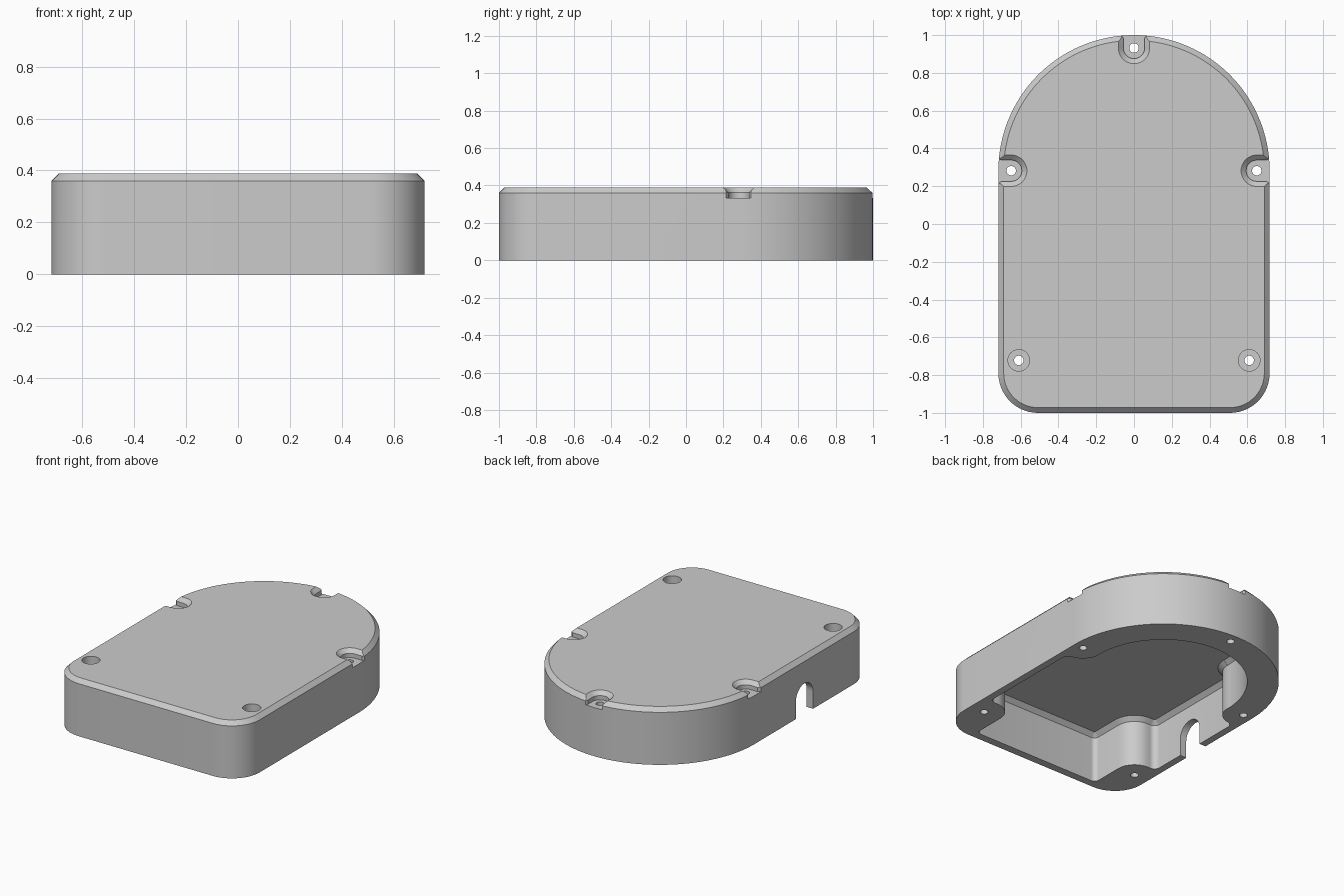
import bpy, bmesh
from math import radians, cos, sin, pi
from mathutils import Matrix

if "Cube" in bpy.data.objects:
    bpy.data.objects.remove(bpy.data.objects["Cube"], do_unlink=True)

grey = bpy.data.materials.new("plain grey")
grey.use_nodes = True
grey.diffuse_color = (0.6, 0.6, 0.6, 1)
grey.node_tree.nodes["Principled BSDF"].inputs["Base Color"].default_value = (0.6, 0.6, 0.6, 1)

HEIGHT, ARC_Y, HALF_WIDTH = 0.388, 0.282, 0.718
SIDE, CORNER = (0.65, ARC_Y), (0.61, -0.722)


def outline(arcs, inset=0.0):
    """Symmetric outline from arcs of its +x half, front to back; clockwise arcs are bosses."""
    half = []
    for cx, cy, r, a0, a1 in arcs:
        rad = r - inset if a1 > a0 else r + inset
        n = max(8, int(abs(a1 - a0) * r * 0.7))
        for i in range(n + 1):
            a = radians(a0 + (a1 - a0) * i / n)
            half.append((cx + rad * cos(a), cy + rad * sin(a)))
    return half + [(-x, y) for x, y in reversed(half[:-1])]


def circle(x, y, r, n=32):
    return [(x + r * cos(2 * pi * i / n), y + r * sin(2 * pi * i / n)) for i in range(n)]


def slot(r, flare=0.0, n=24):
    """U shape around the origin, open towards +x, its mouth widened by flare."""
    arc = [(r * cos(pi / 2 + pi * i / n), r * sin(pi / 2 + pi * i / n)) for i in range(n + 1)]
    wide, mouth = r + flare, HALF_WIDTH - SIDE[0]
    return arc + [(mouth - 0.016, -r), (mouth, -wide), (0.2, -wide),
                  (0.2, wide), (mouth, wide), (mouth - 0.016, r)]


def loft(name, rings, matrix=Matrix()):
    """Closed solid through (outline, z) rings."""
    bm = bmesh.new()
    loops = [[bm.verts.new((x, y, z)) for x, y in pts] for pts, z in rings]
    for low, high in zip(loops, loops[1:]):
        for i in range(len(low)):
            j = (i + 1) % len(low)
            bm.faces.new((low[i], low[j], high[j], high[i]))
    bm.faces.new(loops[0][::-1])
    bm.faces.new(loops[-1])
    bm.transform(matrix)
    bmesh.ops.recalc_face_normals(bm, faces=bm.faces)
    mesh = bpy.data.meshes.new(name)
    bm.to_mesh(mesh)
    bm.free()
    mesh.materials.append(grey)
    obj = bpy.data.objects.new(name, mesh)
    bpy.context.collection.objects.link(obj)
    return obj


# Outer shell with chamfered top edge
shell = [(HALF_WIDTH - 0.21, -0.79, 0.21, -90, 0), (0, ARC_Y, HALF_WIDTH, 0, 90)]
body = loft("enclosure_body", [(outline(shell), 0), (outline(shell), HEIGHT - 0.028),
                               (outline(shell, 0.028), HEIGHT)])

# Cavity, shaped around the screw bosses, with a chamfered ceiling
hollow = [(0.448, -0.915, 0.032, -90, 0), (*CORNER, 0.13, 180, 83), (0.63, -0.553, 0.04, -90, 0),
          (0.63, 0.113, 0.04, 0, 83), (*SIDE, 0.13, 263, 180), (0, ARC_Y, 0.522, 0, 90)]
cutters = [loft("cavity_cutter", [(outline(hollow), -0.1), (outline(hollow), 0.31),
                                  (outline(hollow, 0.028), 0.338)])]

# Flared pockets for the side and back screws
for x, y, turn in ((*SIDE, 0), (-SIDE[0], SIDE[1], 180), (0, ARC_Y + SIDE[0], 90)):
    place = Matrix.Translation((x, y, 0)) @ Matrix.Rotation(radians(turn), 4, "Z")
    cutters.append(loft("pocket_cutter", [(slot(0.056, 0.012), 0.333), (slot(0.056, 0.012), 0.362),
                                          (slot(0.083, 0.012), HEIGHT), (slot(0.083, 0.012), 0.45)], place))
    cutters.append(loft("screw_hole_cutter", [(circle(x, y, 0.025), -0.1), (circle(x, y, 0.025), 0.5)]))

# Counterbored front corner screws
for x in (-CORNER[0], CORNER[0]):
    y = CORNER[1]
    cutters.append(loft("counterbore_cutter", [(circle(x, y, 0.057), 0.333), (circle(x, y, 0.057), 0.45)]))
    cutters.append(loft("screw_hole_cutter", [(circle(x, y, 0.025), -0.1), (circle(x, y, 0.025), 0.5)]))

# Arched cable opening in one side wall
arch = Matrix.Translation((-0.8, -0.258, 0.117)) @ Matrix.Rotation(pi / 2, 4, "Y")
cutters.append(loft("cable_opening_cutter", [(slot(0.093), 0), (slot(0.093), 0.25)], arch))

# Cut everything and tidy up
bpy.context.view_layer.objects.active = body
body.select_set(True)
for cutter in cutters:
    cutter.hide_render = True
    mod = body.modifiers.new(cutter.name, "BOOLEAN")
    mod.operation, mod.solver, mod.object = "DIFFERENCE", "EXACT", cutter
    bpy.ops.object.modifier_apply(modifier=mod.name)
    bpy.data.objects.remove(cutter, do_unlink=True)
bpy.ops.object.shade_smooth_by_angle(angle=radians(30))
